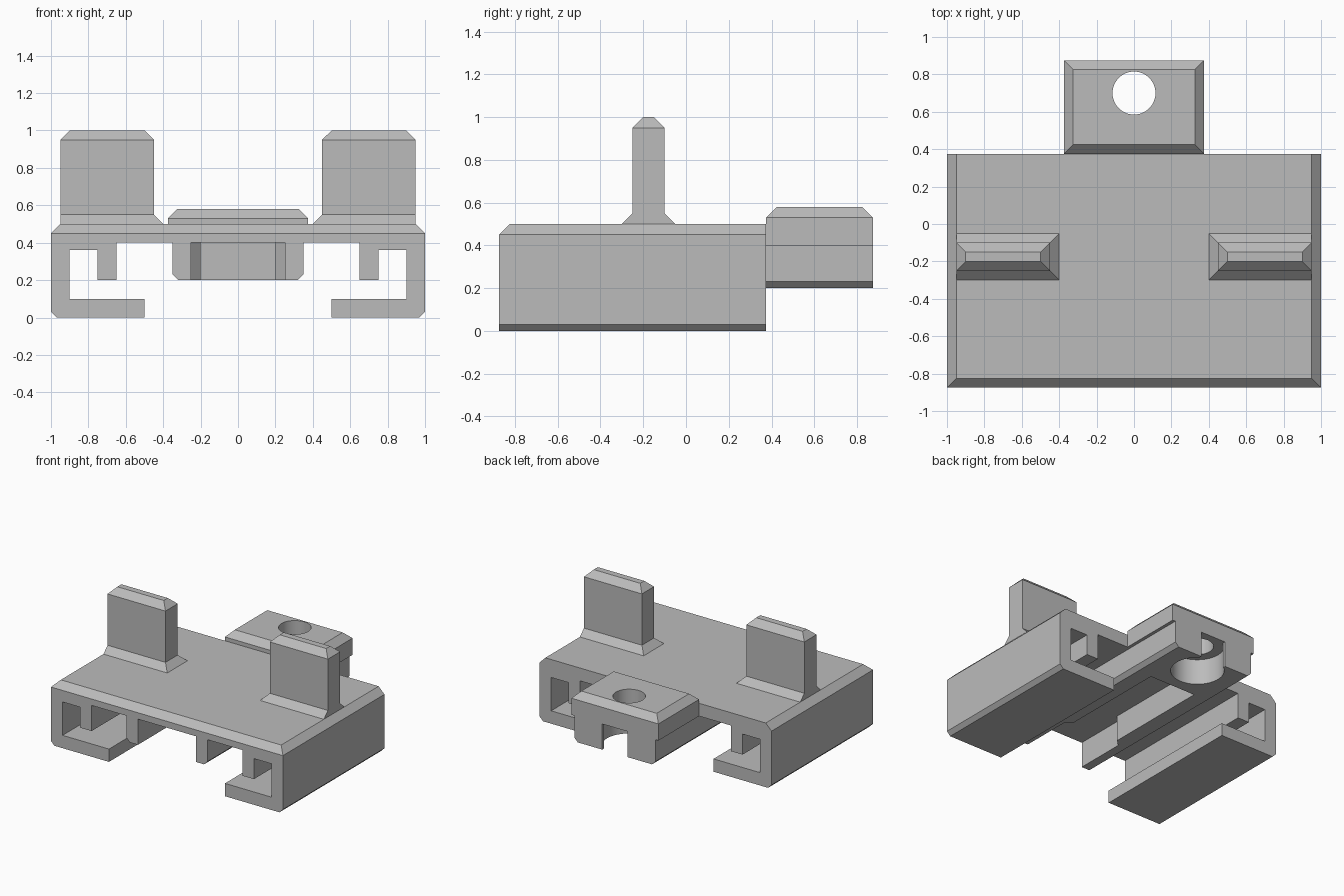
import bpy, bmesh, math
from mathutils import Vector

if "Cube" in bpy.data.objects:
    bpy.data.objects.remove(bpy.data.objects["Cube"])

grey = bpy.data.materials.new("plain grey")
grey.use_nodes = True
grey.diffuse_color = (0.5, 0.5, 0.5, 1)
grey.node_tree.nodes["Principled BSDF"].inputs["Base Color"].default_value = (0.5, 0.5, 0.5, 1)


def finish(name, bm):
    bmesh.ops.recalc_face_normals(bm, faces=bm.faces)
    mesh = bpy.data.meshes.new(name)
    bm.to_mesh(mesh)
    bm.free()
    mesh.materials.append(grey)
    obj = bpy.data.objects.new(name, mesh)
    bpy.context.collection.objects.link(obj)
    return obj


def extrude(points, offset):
    """Solid made by sweeping a closed flat outline along offset."""
    bm = bmesh.new()
    face = bm.faces.new([bm.verts.new(p) for p in points])
    moved = bmesh.ops.extrude_face_region(bm, geom=[face], use_keep_orig=True)["geom"]
    bmesh.ops.translate(bm, vec=offset, verts=[v for v in moved if isinstance(v, bmesh.types.BMVert)])
    bmesh.ops.recalc_face_normals(bm, faces=bm.faces)
    return bm


def mirrored(half):
    return half + [(-x, b) for x, b in reversed(half)]


def rail_section(half, y0, y1):
    return extrude([(x, y0, z) for x, z in mirrored(half)], (0, y1 - y0, 0))


def plan_cutter(name, outline, z0, z1):
    return finish(name, extrude([(x, y, z0) for x, y in outline], (0, 0, z1 - z0)))


def slope_end(bm, y, z, side):
    """Cut a 45 degree chamfer along the top of one end."""
    cut = bmesh.ops.bisect_plane(bm, geom=bm.verts[:] + bm.edges[:] + bm.faces[:], dist=1e-5,
                                 plane_co=(0, y, z), plane_no=Vector((0, side, 1)).normalized(),
                                 clear_outer=True)["geom_cut"]
    edges = [e for e in cut if isinstance(e, bmesh.types.BMEdge) and e.is_boundary]
    bmesh.ops.holes_fill(bm, edges=edges, sides=0)


def subtract(obj, cutter):
    mod = obj.modifiers.new("cut", "BOOLEAN")
    mod.operation, mod.solver, mod.object = "DIFFERENCE", "EXACT", cutter
    bpy.context.view_layer.objects.active = obj
    bpy.ops.object.modifier_apply(modifier=mod.name)


def stacked_box(name, rings):
    """Loft through rectangles given as (x0, x1, y0, y1, z)."""
    bm = bmesh.new()
    loops = [[bm.verts.new(p) for p in ((a, c, z), (b, c, z), (b, d, z), (a, d, z))]
             for a, b, c, d, z in rings]
    for low, high in zip(loops, loops[1:]):
        for i in range(4):
            j = (i + 1) % 4
            bm.faces.new((low[i], low[j], high[j], high[i]))
    bm.faces.new(loops[0])
    bm.faces.new(loops[-1])
    return finish(name, bm)


FRONT, JOIN, BACK = -0.875, 0.375, 0.875

# Main plate with side hooks, inner lips and centre rail
bm = rail_section([(0.95, 0.5), (1, 0.45), (1, 0.03), (0.97, 0), (0.5, 0), (0.5, 0.1),
                   (0.9, 0.1), (0.9, 0.36), (0.75, 0.36), (0.75, 0.2), (0.65, 0.2),
                   (0.65, 0.4), (0.35, 0.4), (0.35, 0.23), (0.32, 0.2)], FRONT, JOIN)
slope_end(bm, FRONT, 0.45, -1)
plate = finish("slide_plate", bm)

# Rear tab
bm = rail_section([(0.325, 0.58), (0.375, 0.53), (0.375, 0.4), (0.35, 0.4),
                   (0.35, 0.23), (0.32, 0.2)], JOIN, BACK)
slope_end(bm, JOIN, 0.53, -1)
slope_end(bm, BACK, 0.53, 1)
tab = finish("rear_tab", bm)

# Channel under the centre, narrowing behind the mouth
channel = plan_cutter("channel_cutter", mirrored([(0.25, -1), (0.25, -0.475), (0.2, -0.425),
                                                  (0.2, 0.425)]), 0.1, 0.4)
# Round pocket with a slot to the back, and the hole through the tab
HOLE_Y, POCKET, SLOT = 0.7, 0.19, 0.11
start = math.asin(SLOT / POCKET)
steps = 48
arc = [start + (2 * math.pi - 2 * start) * i / steps for i in range(steps + 1)]
keyhole = [(POCKET * math.sin(a), HOLE_Y + POCKET * math.cos(a)) for a in arc]
pocket = plan_cutter("pocket_cutter", keyhole + [(-SLOT, 1), (SLOT, 1)], 0.1, 0.4)
turn = [2 * math.pi * i / steps for i in range(steps)]
hole = plan_cutter("hole_cutter", [(0.115 * math.sin(a), HOLE_Y + 0.115 * math.cos(a)) for a in turn],
                   0.3, 0.8)

subtract(plate, channel)
for cutter in (channel, pocket, hole):
    subtract(tab, cutter)
for cutter in (channel, pocket, hole):
    bpy.data.objects.remove(cutter)

# Upright fins with flared feet and chamfered tops
for name, s in (("left_fin", 1), ("right_fin", -1)):
    rings = [(0.4, 0.95, -0.3, -0.05, 0.5), (0.45, 0.95, -0.25, -0.1, 0.55),
             (0.45, 0.95, -0.25, -0.1, 0.95), (0.5, 0.9, -0.2, -0.15, 1.0)]
    stacked_box(name, [(s * a, s * b, c, d, z) for a, b, c, d, z in rings])

# Smooth only the round walls
bpy.ops.object.select_all(action="DESELECT")
tab.select_set(True)
bpy.context.view_layer.objects.active = tab
bpy.ops.object.shade_smooth_by_angle(angle=math.radians(30))
